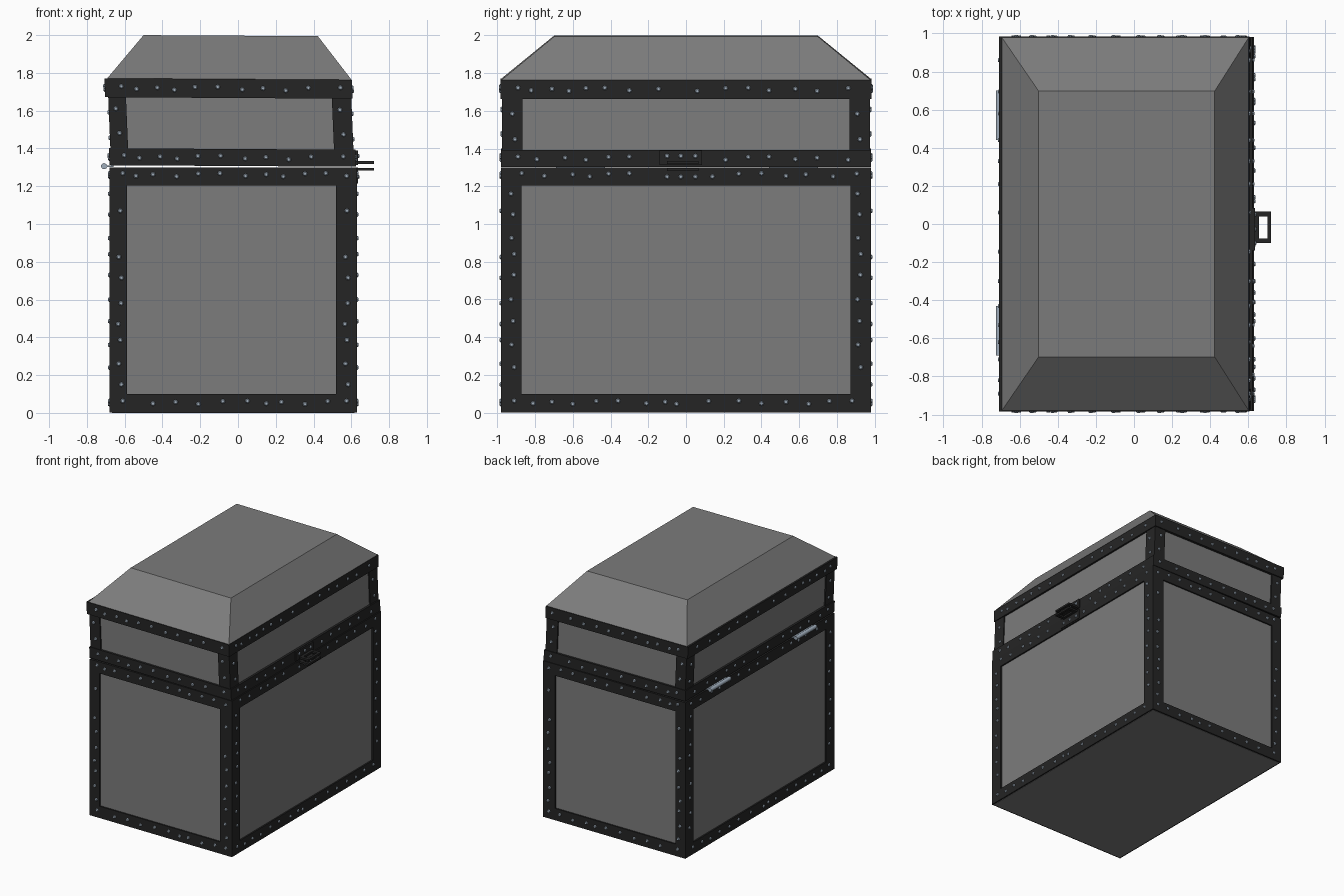
import bpy, bmesh
from mathutils import Matrix, Vector

if "Cube" in bpy.data.objects:
    bpy.data.objects.remove(bpy.data.objects["Cube"])


def material(name, rgb):
    m = bpy.data.materials.new(name)
    m.diffuse_color = (*rgb, 1)
    m.use_nodes = True
    m.node_tree.nodes["Principled BSDF"].inputs["Base Color"].default_value = m.diffuse_color
    return m


PANEL = material("panel_grey", (0.2, 0.2, 0.2))
IRON = material("black_iron", (0.018, 0.018, 0.018))
STEEL = material("steel", (0.35, 0.42, 0.5))

# The lid leans slightly towards the hinge side
LEAN = Matrix(((1, 0, -0.042, 0.042 * 1.31), (0, 1, 0, 0),
               (-0.006, 0, 1, -0.003), (0, 0, 0, 1)))
FLAT = Matrix.Identity(4)


def finish(bm, name, mat, matrix=FLAT):
    bm.transform(matrix)
    mesh = bpy.data.meshes.new(name)
    bm.to_mesh(mesh)
    bm.free()
    mesh.materials.append(mat)
    ob = bpy.data.objects.new(name, mesh)
    bpy.context.collection.objects.link(ob)
    return ob


def box(bm, x0, x1, y0, y1, z0, z1):
    m = Matrix.Translation(((x0 + x1) / 2, (y0 + y1) / 2, (z0 + z1) / 2))
    m = m @ Matrix.Diagonal((x1 - x0, y1 - y0, z1 - z0, 1))
    return bmesh.ops.create_cube(bm, size=1, matrix=m)["verts"]


def boxes(name, mat, matrix, *dims):
    bm = bmesh.new()
    for d in dims:
        box(bm, *d)
    return finish(bm, name, mat, matrix)


def band(name, x0, x1, y, z0, z1, matrix=FLAT, t=0.03):
    boxes(name, IRON, matrix,
          (x0, x1, -y, t - y, z0, z1), (x0, x1, y - t, y, z0, z1),
          (x0, x0 + t, t - y, y - t, z0, z1), (x1 - t, x1, t - y, y - t, z0, z1))


def posts(name, x0, x1, y, xl, xr, yi, z0, z1, matrix=FLAT):
    boxes(name, IRON, matrix, *[(*xs, *ys, z0, z1)
          for xs in ((x0, xl), (xr, x1)) for ys in ((-y, -yi), (yi, y))])


def rivet(bm, p, n):
    n = Vector(n)
    m = Matrix.Translation(Vector(p) + n * 0.003) @ n.to_track_quat('Z', 'Y').to_matrix().to_4x4()
    bmesh.ops.create_cone(bm, cap_ends=True, segments=8, radius1=0.0145,
                          radius2=0.008, depth=0.01, matrix=m)


def wobble(i):
    return (0.008, -0.006, 0.002, -0.009, 0.006)[i % 5]


def rivet_row(bm, xs, ys, x0, x1, y, z, latch_gap=False):
    for i, x in enumerate(xs):
        for s in (-1, 1):
            rivet(bm, (x, s * y, z + wobble(i)), (0, s, 0))
    for i, v in enumerate(ys):
        rivet(bm, (x0, v, z + wobble(i)), (-1, 0, 0))
        if not (latch_gap and -0.2 < v < 0.1):
            rivet(bm, (x1, v, z + wobble(i)), (1, 0, 0))


def rivet_posts(bm, zs_front, zs_side, x0, x1, y, xl, xr, yi):
    for i, z in enumerate(zs_front):
        for s in (-1, 1):
            rivet(bm, (xl + wobble(i), s * y, z), (0, s, 0))
            rivet(bm, (xr + wobble(i), s * y, z), (0, s, 0))
    for i, z in enumerate(zs_side):
        for s in (-1, 1):
            rivet(bm, (x0, s * yi + wobble(i), z), (-1, 0, 0))
            rivet(bm, (x1, s * yi + wobble(i), z), (1, 0, 0))


# Chest body with its iron frame
boxes("body_panels", PANEL, FLAT, (-0.668, 0.618, -0.968, 0.968, 0, 1.298))
band("body_bottom_band", -0.68, 0.63, 0.98, 0.002, 0.10)
band("body_top_band", -0.68, 0.63, 0.98, 1.205, 1.30)
posts("body_corner_posts", -0.68, 0.63, 0.98, -0.588, 0.52, 0.872, 0.10, 1.205)

# Lid walls with their iron frame
boxes("lid_panels", PANEL, LEAN, (-0.662, 0.607, -0.962, 0.962, 1.312, 1.76))
band("lid_bottom_band", -0.68, 0.625, 0.98, 1.31, 1.40, LEAN)
band("lid_top_band", -0.688, 0.622, 0.983, 1.67, 1.77, LEAN)
posts("lid_corner_posts", -0.672, 0.615, 0.974, -0.578, 0.512, 0.865, 1.40, 1.67, LEAN)

# Sloped roof: a box whose top is drawn in
bm = bmesh.new()
for v in box(bm, -0.675, 0.622, -0.98, 0.98, 1.768, 2.0):
    if v.co.z > 1.9:
        v.co.x = -0.471 if v.co.x < 0 else 0.452
        v.co.y = 0.697 if v.co.y > 0 else -0.697
finish(bm, "lid_roof", PANEL, LEAN)

# Rivets on the body
bm = bmesh.new()
XS = (-0.61, -0.45, -0.33, -0.21, -0.08, 0.05, 0.15, 0.23, 0.355, 0.475, 0.575)
YS = (-0.91, -0.81, -0.71, -0.6, -0.475, -0.36, -0.21, -0.11, -0.05, 0.12, 0.28, 0.4, 0.53, 0.65, 0.76, 0.88)
rivet_row(bm, XS, YS, -0.68, 0.63, 0.98, 0.055)
XS = (-0.61, -0.54, -0.45, -0.325, -0.21, -0.095, 0.04, 0.15, 0.24, 0.355, 0.465, 0.575)
YS = (-0.87, -0.75, -0.6, -0.51, -0.41, -0.3, -0.1, 0.03, 0.14, 0.28, 0.4, 0.53, 0.635, 0.78, 0.905)
rivet_row(bm, XS, YS, -0.68, 0.63, 0.98, 1.26, True)
rivet_posts(bm, (0.15, 0.26, 0.385, 0.47, 0.58, 0.715, 0.825, 1.07),
            (0.24, 0.36, 0.485, 0.6, 0.73, 0.84, 0.925, 1.05, 1.16),
            -0.68, 0.63, 0.98, -0.625, 0.575, 0.918)
finish(bm, "body_rivets", STEEL)

# Rivets on the lid
bm = bmesh.new()
XS = (-0.6, -0.52, -0.41, -0.32, -0.21, -0.09, 0.04, 0.15, 0.27, 0.39, 0.56)
YS = (-0.89, -0.79, -0.64, -0.53, -0.41, -0.3, -0.1, 0.03, 0.21, 0.33, 0.44, 0.58, 0.695, 0.86)
rivet_row(bm, XS, YS, -0.68, 0.625, 0.98, 1.355, True)
YS = (-0.89, -0.82, -0.71, -0.62, -0.53, -0.43, -0.3, -0.145, 0.06, 0.21, 0.33, 0.44, 0.58, 0.695, 0.86)
rivet_row(bm, XS, YS, -0.688, 0.622, 0.983, 1.72)
rivet_posts(bm, (1.48, 1.61), (1.455, 1.59), -0.672, 0.615, 0.974, -0.628, 0.558, 0.914)
finish(bm, "lid_rivets", STEEL, LEAN)

# Latch: two plates, each carrying a square loop
for part, z0, z1, zl, zr in (("lower", 1.215, 1.298, 1.282, 1.25), ("upper", 1.312, 1.39, 1.318, 1.36)):
    boxes(part + "_latch_plate", IRON, FLAT, (0.615, 0.634, -0.14, 0.085, z0, z1))
    boxes(part + "_latch_loop", IRON, FLAT,
          (0.63, 0.655, -0.10, 0.065, zl, zl + 0.015),
          (0.70, 0.72, -0.10, 0.065, zl, zl + 0.015),
          (0.655, 0.70, -0.10, -0.075, zl, zl + 0.015),
          (0.655, 0.70, 0.04, 0.065, zl, zl + 0.015))
    bm = bmesh.new()
    for y in (-0.1, -0.027, 0.05):
        rivet(bm, (0.634, y, zr), (1, 0, 0))
    finish(bm, part + "_latch_rivets", STEEL)

# Hinges: a steel barrel and a thin leaf on the back edge
for side, y in (("front", -0.56), ("rear", 0.57)):
    bm = bmesh.new()
    bmesh.ops.create_cone(bm, cap_ends=True, segments=16, radius1=0.016, radius2=0.016, depth=0.26,
                          matrix=Matrix.Translation((-0.709, y, 1.306)) @ Matrix.Rotation(1.5707963, 4, 'X'))
    box(bm, -0.71, -0.66, y - 0.13, y + 0.13, 1.301, 1.309)
    ob = finish(bm, side + "_hinge", STEEL)
    for p in ob.data.polygons:
        p.use_smooth = len(p.vertices) == 4 and abs(p.normal.y) < 0.5
    ob.data.set_sharp_from_angle(angle=0.6)
